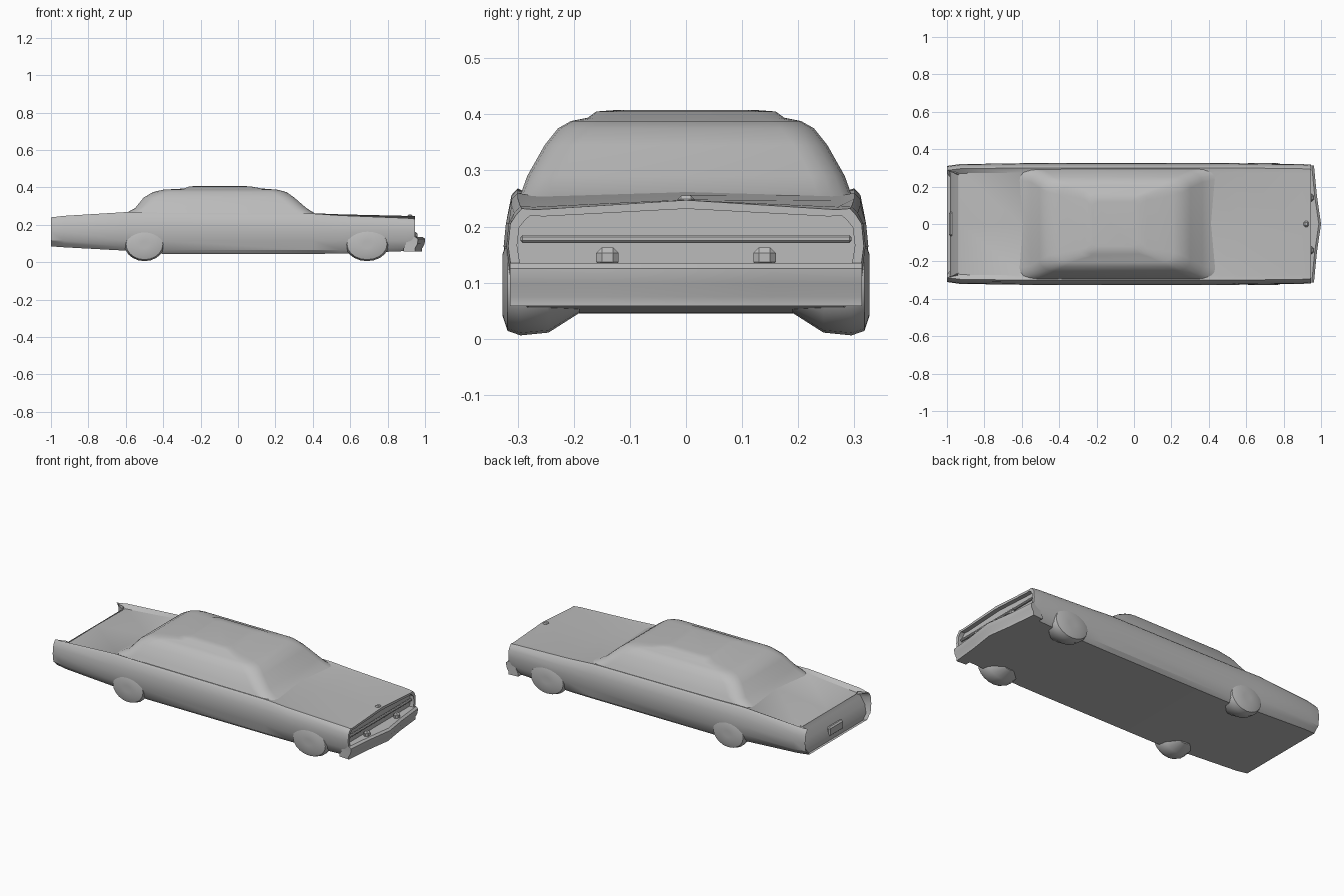
import bpy, bmesh, math

cube = bpy.data.objects.get("Cube")
if cube:
    bpy.data.objects.remove(cube, do_unlink=True)

paint = bpy.data.materials.new("plain_grey")
paint.use_nodes = True
GREY = (0.5, 0.5, 0.5, 1)
paint.diffuse_color = GREY
paint.node_tree.nodes["Principled BSDF"].inputs["Base Color"].default_value = GREY


def finish(name, bm, angle=30):
    bmesh.ops.remove_doubles(bm, verts=bm.verts, dist=0.0001)
    bmesh.ops.recalc_face_normals(bm, faces=bm.faces)
    mesh = bpy.data.meshes.new(name)
    bm.to_mesh(mesh)
    bm.free()
    mesh.materials.append(paint)
    obj = bpy.data.objects.new(name, mesh)
    bpy.context.collection.objects.link(obj)
    bpy.ops.object.select_all(action='DESELECT')
    obj.select_set(True)
    bpy.context.view_layer.objects.active = obj
    bpy.ops.object.shade_smooth_by_angle(angle=math.radians(angle))
    return obj


def bridge(bm, rings):
    """Skin a list of closed rings that have equal point counts."""
    loops = [[bm.verts.new(p) for p in ring] for ring in rings]
    n = len(loops[0])
    for a, b in zip(loops, loops[1:]):
        for i in range(n):
            j = (i + 1) % n
            bm.faces.new((a[i], a[j], b[j], b[i]))
    return loops


# Body shell: cross-sections along the length
def section(x, low, fin, deck, crown, wide):
    half = [(.285, low), (.305, low + .02), (.318, .115), (.325, .165),
            (.321, .205), (.311, fin - .012), (.3, fin), (.275, deck)]
    half = [(y * wide, z) for y, z in half]
    pts = half + [(0, crown)] + [(-y, z) for y, z in reversed(half)]
    return [(x, y, z) for y, z in pts]


def cap(bm, ring):
    """Close an end with strips across the car."""
    last = len(ring) - 1
    for i in range(5):
        bm.faces.new((ring[i], ring[i + 1], ring[last - i - 1], ring[last - i]))
    bm.faces.new((ring[5], ring[7], ring[last - 7], ring[last - 5]))
    bm.faces.new(ring[5:8])
    bm.faces.new(ring[last - 7:last - 4])
    bm.faces.new(ring[7:10])


tail = section(-1.0, .085, .24, .222, .225, .955)
tail = [(-.94 if 7 <= i <= 9 else x, y, z) for i, (x, y, z) in enumerate(tail)]
tail_panel = [(-.94 - .045 * min(1, max(0, (.222 - z) / .08)), y * .93, z)
              for x, y, z in tail]
nose = section(.945, .062, .232, .23, .247, .975)
grille_lip = [(.945, y * .95, .17 + (z - .17) * .8) for x, y, z in nose]
grille_back = [(.92, y, z) for x, y, z in grille_lip]

bm = bmesh.new()
loops = bridge(bm, [
    tail_panel, tail,
    section(-.93, .08, .248, .228, .232, .985),
    section(-.6, .062, .268, .255, .265, 1),
    section(-.4, .045, .264, .26, .265, 1),
    section(.4, .045, .26, .255, .262, 1),
    section(.55, .046, .25, .246, .256, 1),
    section(.9, .06, .236, .235, .248, .985),
    nose, grille_lip, grille_back])
cap(bm, loops[0])
cap(bm, loops[-1])
finish("body", bm)


# Cabin: rounded outlines stacked upward
def outline(z, back, front, half, corner):
    ring = []
    for k, (sx, sy) in enumerate([(1, 1), (-1, 1), (-1, -1), (1, -1)]):
        cx = (front if sx > 0 else back) - sx * corner * 1.3
        cy = sy * (half - corner)
        for s in range(5):
            a = math.pi / 2 * (k + s / 4)
            ring.append((cx + corner * 1.3 * math.cos(a),
                         cy + corner * math.sin(a), z))
    return ring


bm = bmesh.new()
loops = bridge(bm, [outline(*row) for row in (
    (.245, -.63, .46, .3, .06), (.262, -.6, .41, .293, .06),
    (.29, -.55, .365, .283, .06), (.345, -.505, .302, .252, .06),
    (.375, -.455, .26, .228, .06), (.388, -.4, .21, .205, .05),
    (.394, -.29, .13, .175, .04), (.405, -.26, .07, .16, .03),
    (.408, -.22, .02, .12, .03))])
bm.faces.new(loops[-1])
finish("cabin", bm, 40)

# Front bumper: pointed plan, creased face
plan = [(.9, .31), (.962, .314), (.978, .15), (1.0, 0),
        (.978, -.15), (.962, -.314), (.9, -.31)]
bm = bmesh.new()
loops = bridge(bm, [[(x - back, y, z) for x, y in plan]
                    for z, back in ((.058, .015), (.075, .015), (.098, .002),
                                    (.125, 0), (.135, .012))])
bm.faces.new(loops[0])
bm.faces.new(loops[-1])
finish("front_bumper", bm)


def block(name, centre, size, bevel):
    bm = bmesh.new()
    bmesh.ops.create_cube(bm, size=1)
    for v in bm.verts:
        v.co = [c + p * s for c, p, s in zip(centre, v.co, size)]
    bmesh.ops.bevel(bm, geom=bm.edges[:], offset=bevel, segments=1, affect='EDGES')
    finish(name, bm)


block("rear_plate_surround", (-.978, 0, .135), (.024, .13, .055), .008)
block("grille_bar", (.93, 0, .178), (.016, .59, .014), .004)
block("hood_ornament", (.92, 0, .248), (.025, .03, .014), .006)
for side, word in ((1, "left"), (-1, "right")):
    block(word + "_bumper_guard", (.945, side * .14, .145), (.03, .04, .036), .01)

# Wheels: shallow turned discs tucked into the body
PROFILE = [(.19, .05), (.245, .085), (.295, .09), (.318, .082),
           (.327, .055), (.327, .02)]
for x, word, stretch in ((.69, "front", 1.3), (-.5, "rear", 1.2)):
    for side, hand in ((1, "left"), (-1, "right")):
        bm = bmesh.new()
        rings = [[(x + r * stretch * math.cos(a), side * y, .096 + r * math.sin(a))
                  for a in (math.tau * i / 20 for i in range(20))]
                 for y, r in PROFILE]
        loops = bridge(bm, rings)
        bm.faces.new(loops[0])
        bm.faces.new(loops[-1])
        finish(f"{word}_{hand}_wheel", bm)
